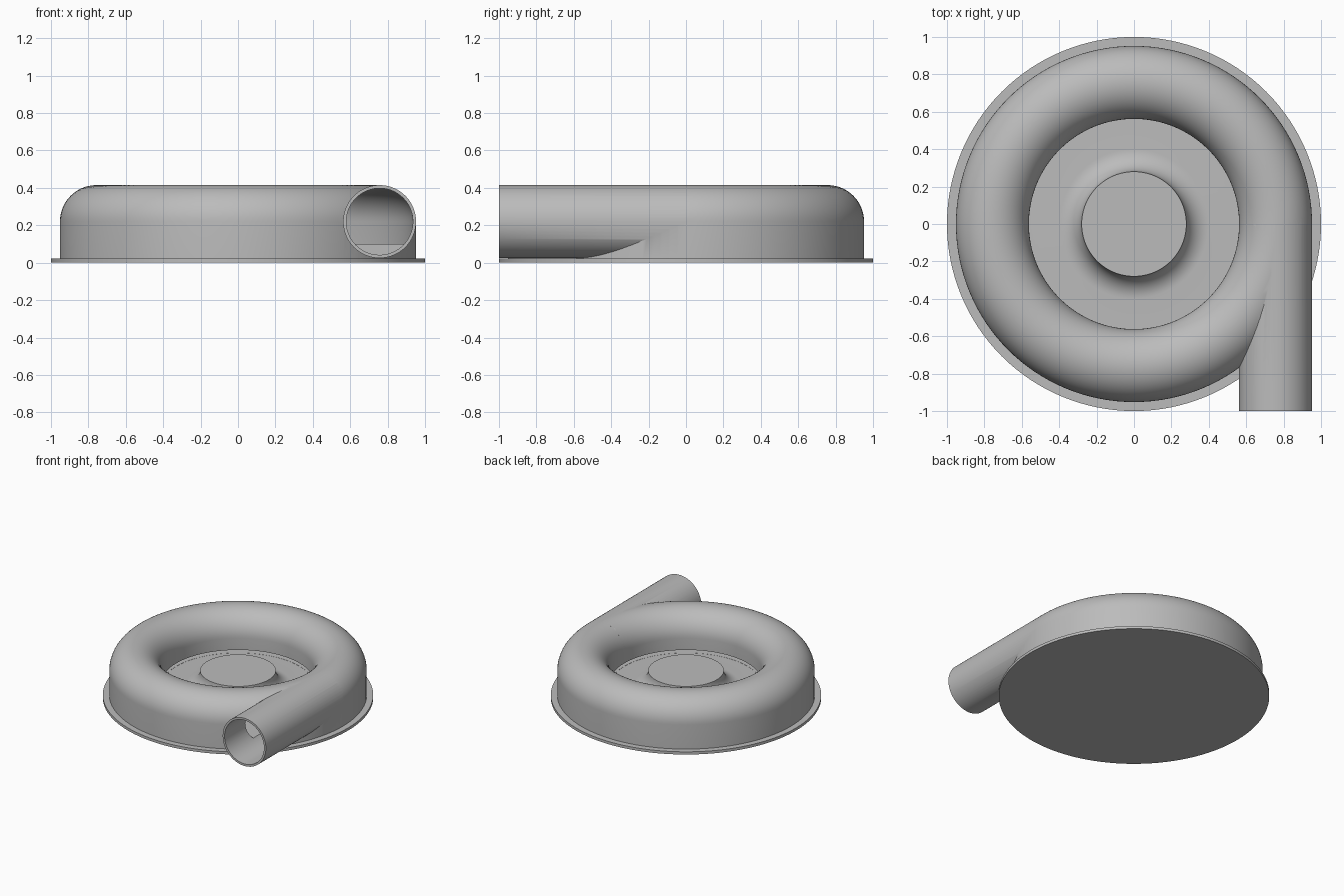
import bpy, bmesh
from math import sin, cos, pi, radians
from mathutils import Matrix, Vector

cube = bpy.data.objects.get("Cube")
if cube:
    bpy.data.objects.remove(cube, do_unlink=True)

metal = bpy.data.materials.new("grey metal")
metal.use_nodes = True
GREY = (0.5, 0.5, 0.5, 1)
metal.diffuse_color = GREY
metal.node_tree.nodes["Principled BSDF"].inputs["Base Color"].default_value = GREY

RING, MID, TUBE, WALL = 0.757, 0.22, 0.195, 0.017
FLOOR, BASE, HUB = 0.10, 0.022, 0.28


def finish(name, bm):
    bmesh.ops.recalc_face_normals(bm, faces=bm.faces)
    mesh = bpy.data.meshes.new(name)
    bm.to_mesh(mesh)
    bm.free()
    mesh.materials.append(metal)
    ob = bpy.data.objects.new(name, mesh)
    bpy.context.collection.objects.link(ob)
    return ob


def lathe(name, profile, closed=False, steps=128):
    bm = bmesh.new()
    vs = [bm.verts.new((r, 0, z)) for r, z in profile]
    edges = [bm.edges.new(p) for p in zip(vs, vs[1:])]
    if closed:
        edges.append(bm.edges.new((vs[-1], vs[0])))
    bmesh.ops.spin(bm, geom=vs + edges, cent=(0, 0, 0), axis=(0, 0, 1),
                   angle=2 * pi, steps=steps)
    bmesh.ops.remove_doubles(bm, verts=bm.verts, dist=1e-5)
    return finish(name, bm)


def pipe(name, radius, front, back):
    bm = bmesh.new()
    place = Matrix.Translation(Vector((RING, (front + back) / 2, MID))) @ Matrix.Rotation(pi / 2, 4, 'X')
    bmesh.ops.create_cone(bm, cap_ends=True, segments=64, radius1=radius,
                          radius2=radius, depth=back - front, matrix=place)
    return finish(name, bm)


def arc(cx, cz, r, a0, a1, n):
    angles = [radians(a0 + (a1 - a0) * i / n) for i in range(n + 1)]
    return [(cx + r * cos(a), cz + r * sin(a)) for a in angles]


def combine(target, other, operation):
    mod = target.modifiers.new(operation.lower(), 'BOOLEAN')
    mod.operation, mod.solver, mod.object = operation, 'EXACT', other
    bpy.context.view_layer.objects.active = target
    bpy.ops.object.modifier_apply(modifier=mod.name)
    bpy.data.objects.remove(other, do_unlink=True)


# Casing with rounded ring, open eye and flared hub
fillet = MID - FLOOR
casing = lathe("volute_casing",
               [(0, BASE / 2), (RING + TUBE, BASE / 2)]
               + arc(RING, MID, TUBE, 0, 180, 28)
               + [(RING - TUBE, FLOOR)]
               + arc(HUB + fillet, MID, fillet, 270, 180, 12)
               + [(0, MID)])

# Outlet pipe leaving the ring on a tangent
combine(casing, pipe("outlet_pipe", TUBE, -1, 0), 'UNION')

# Hollow channel, open to the eye under the inner lip
bore = TUBE - WALL
channel = lathe("channel_cutter",
                [(RING - TUBE - 0.015, FLOOR + 0.001), (RING + bore, FLOOR + 0.001)]
                + arc(RING, MID, bore, 0, 180, 24)
                + [(RING - bore, FLOOR + 0.025), (RING - TUBE - 0.015, FLOOR + 0.025)],
                closed=True)
combine(casing, channel, 'DIFFERENCE')
combine(casing, pipe("bore_cutter", bore, -1.1, -0.003), 'DIFFERENCE')

# Round back plate
plate = lathe("back_plate", [(0, 0), (1, 0), (1, BASE), (0, BASE)])

for ob in (casing, plate):
    bpy.ops.object.select_all(action='DESELECT')
    ob.select_set(True)
    bpy.context.view_layer.objects.active = ob
    bpy.ops.object.shade_smooth_by_angle(angle=radians(30))
